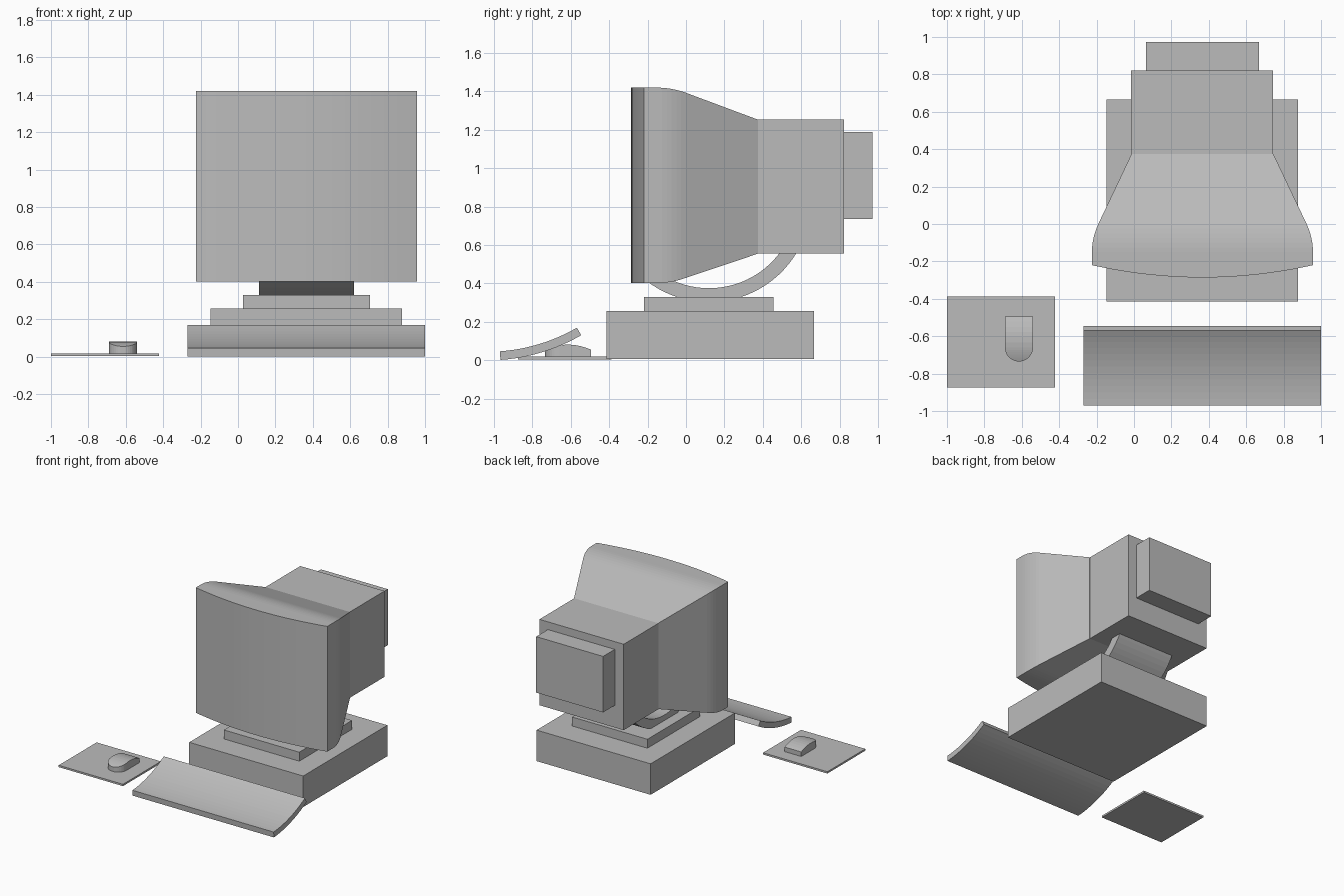
import bpy, bmesh, math

cube = bpy.data.objects.get("Cube")
if cube:
    bpy.data.objects.remove(cube, do_unlink=True)

grey = bpy.data.materials.new("plain grey")
grey.use_nodes = True
tone = (0.5, 0.5, 0.5, 1)
grey.diffuse_color = tone
grey.node_tree.nodes["Principled BSDF"].inputs["Base Color"].default_value = tone


def finish(name, bm):
    bmesh.ops.remove_doubles(bm, verts=bm.verts, dist=0.0001)
    bmesh.ops.recalc_face_normals(bm, faces=bm.faces)
    mesh = bpy.data.meshes.new(name)
    bm.to_mesh(mesh)
    bm.free()
    mesh.materials.append(grey)
    obj = bpy.data.objects.new(name, mesh)
    bpy.context.collection.objects.link(obj)
    return obj


def box(name, x, y, z):
    bm = bmesh.new()
    bmesh.ops.create_cube(bm, size=1)
    for v in bm.verts:
        v.co = [lo + (c + 0.5) * (hi - lo) for c, (lo, hi) in zip(v.co, (x, y, z))]
    return finish(name, bm)


def loft(bm, rings, cap_start=True):
    """Join equal closed loops of points with quads and cap the ends."""
    loops = [[bm.verts.new(p) for p in ring] for ring in rings]
    n = len(loops[0])
    for a, b in zip(loops, loops[1:]):
        for i in range(n):
            j = (i + 1) % n
            bm.faces.new((a[i], a[j], b[j], b[i]))
    if cap_start:
        bm.faces.new(loops[0])
    bm.faces.new(loops[-1])


def arc_slab(name, x, cy, cz, r_in, r_out, a0, a1, steps):
    """Curved slab; angles are measured from straight down, towards +y."""
    bm = bmesh.new()
    rings = []
    for k in range(steps + 1):
        a = math.radians(a0 + (a1 - a0) * k / steps)
        rings.append([(px, cy + r * math.sin(a), cz - r * math.cos(a))
                      for px, r in ((x[0], r_in), (x[1], r_in), (x[1], r_out), (x[0], r_out))])
    loft(bm, rings)
    return finish(name, bm)


# Computer case and swivel stand
box("computer_case", (-0.148, 0.877), (-0.415, 0.666), (0.005, 0.257))
box("stand_plate", (0.027, 0.705), (-0.22, 0.457), (0.257, 0.33))
arc_slab("tilt_cradle", (0.112, 0.62), 0.12, 0.835, 0.46, 0.533, -42, 60, 24)

# Monitor shell: bowed front, rounded shoulders, tapering to the rear
CX, CZ, HALF_W, HALF_H, EDGE_Y = 0.366, 0.911, 0.591, 0.509, -0.22
OPEN_U, OPEN_V = 0.819, 0.763
cols = [-1, -0.91] + [OPEN_U * (k / 7 - 1) for k in range(15)] + [0.91, 1]
rows = [-1, -OPEN_V, OPEN_V, 1]


def front_point(u, v):
    return (CX + u * HALF_W, EDGE_Y - 0.066 * (1 - u * u), CZ + v * HALF_H)


rim = ([(u, -1) for u in cols] + [(1, v) for v in rows[1:-1]]
       + [(u, 1) for u in reversed(cols)] + [(-1, v) for v in reversed(rows[1:-1])])
sections = [(EDGE_Y, HALF_W, HALF_H, CZ)]
for k in range(7):
    t = k / 6
    sections.append((0.15 * (t - 1), HALF_W - 0.034 * t * t, HALF_H - 0.027 * t * t, CZ))
sections.append((0.375, 0.379, 0.349, 0.904))
bm = bmesh.new()
loft(bm, [[front_point(u, v) for u, v in rim]]
     + [[(CX + u * w, y, z + v * h) for u, v in rim] for y, w, h, z in sections], cap_start=False)

# Front face with the screen sunk behind a bevelled frame
grid = [[bm.verts.new(front_point(u, v)) for v in rows] for u in cols]
screen = []
for i in range(len(cols) - 1):
    for j in range(len(rows) - 1):
        f = bm.faces.new((grid[i][j], grid[i + 1][j], grid[i + 1][j + 1], grid[i][j + 1]))
        mid = (cols[i] + cols[i + 1]) / 2
        if j == 1 and abs(mid) < OPEN_U:
            screen.append(f)
bmesh.ops.inset_region(bm, faces=screen, thickness=0.026, depth=-0.026,
                       use_boundary=True, use_even_offset=True)
finish("monitor", bm)
box("monitor_rear", (-0.015, 0.743), (0.375, 0.822), (0.555, 1.253))
box("monitor_back_panel", (0.065, 0.667), (0.822, 0.972), (0.735, 1.19))

# Keyboard
arc_slab("keyboard", (-0.27, 1.0), -1.035, 0.977, 0.933, 0.978, 4, 30, 12)

# Mouse and mat
box("mouse_mat", (-1.0, -0.422), (-0.875, -0.388), (0.003, 0.018))
MX, R, FRONT, BACK = -0.615, 0.075, -0.735, -0.495
ys = [FRONT + R * (1 - math.cos(math.radians(a))) for a in range(10, 91, 10)]
ys += [ys[-1] + (BACK - ys[-1]) * k / 6 for k in range(1, 7)]
rings = []
for y in ys:
    d = max(0, FRONT + R - y)
    w = math.sqrt(R * R - d * d)
    s = (y - (FRONT + BACK) / 2) / (BACK - FRONT) * 2
    top = 0.081 - 0.026 * s * s
    rings.append([(MX - w, y, 0.018), (MX + w, y, 0.018), (MX + w, y, top), (MX - w, y, top)])
bm = bmesh.new()
loft(bm, rings)
finish("mouse", bm)
